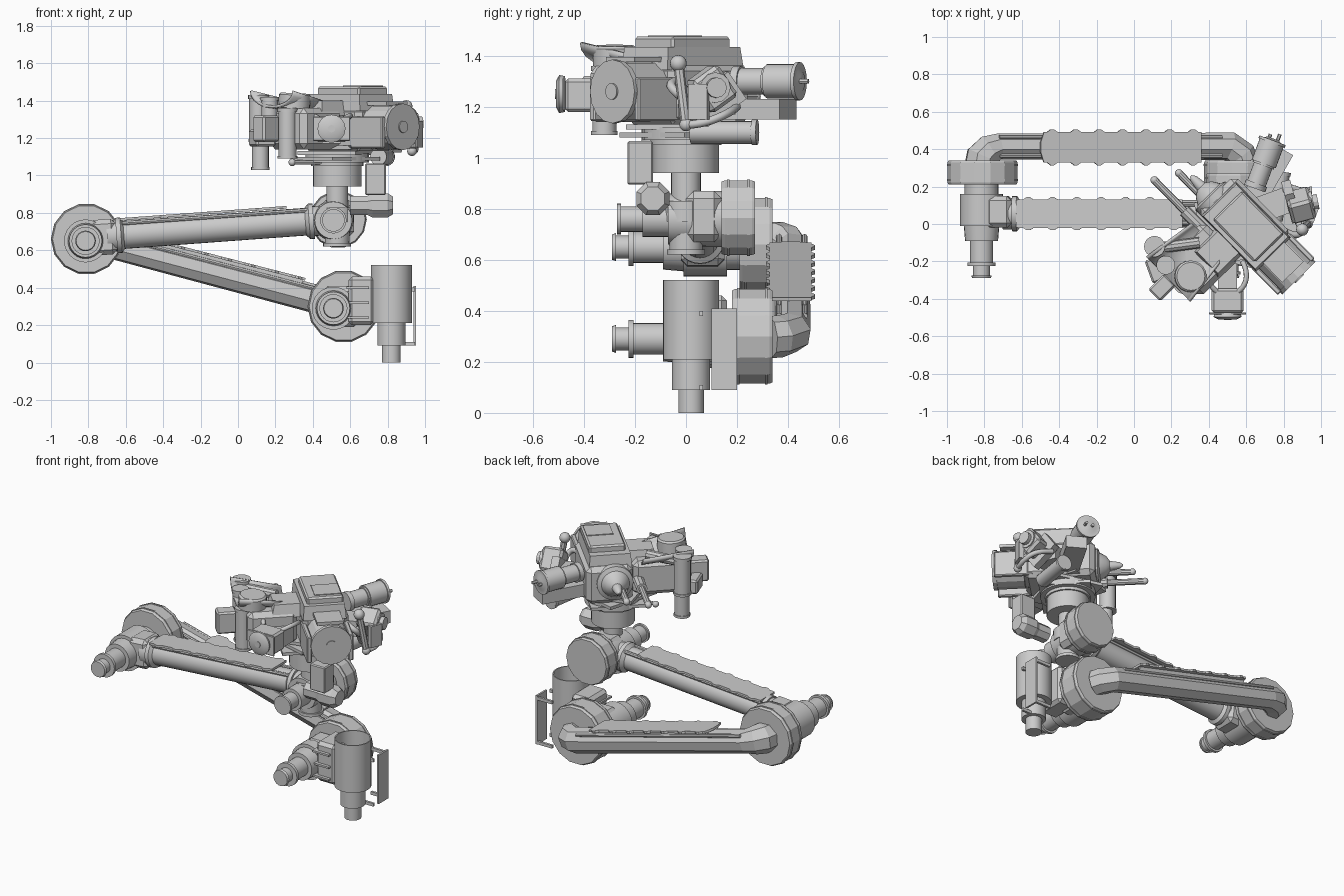
import bpy, bmesh, math
from mathutils import Vector, Matrix

if "Cube" in bpy.data.objects:
    bpy.data.objects.remove(bpy.data.objects["Cube"])

def make(name, bm, smooth=True):
    bmesh.ops.recalc_face_normals(bm, faces=bm.faces)
    me = bpy.data.meshes.new(name)
    bm.to_mesh(me)
    bm.free()
    ob = bpy.data.objects.new(name, me)
    bpy.context.collection.objects.link(ob)
    if smooth:
        me.shade_smooth()
        me.set_sharp_from_angle(angle=math.radians(29))
    return ob

def stack(name, base, axis, prof, n=24, smooth=True, turn=0):
    """Turned part: prof lists (distance along axis, radius)."""
    bm, base = bmesh.new(), Vector(base)
    q = Vector(axis).normalized().to_track_quat('Z', 'Y')
    rings = [[bm.verts.new(base + q @ Vector((r * math.cos(turn + i * math.tau / n),
              r * math.sin(turn + i * math.tau / n), t))) for i in range(n)] for t, r in prof]
    for a, b in zip(rings, rings[1:]):
        for i in range(n):
            bm.faces.new((a[i], a[(i + 1) % n], b[(i + 1) % n], b[i]))
    bm.faces.new(rings[0])
    bm.faces.new(rings[-1])
    return make(name, bm, smooth)

def rod(name, a, b, r, n=16):
    a, b = Vector(a), Vector(b)
    return stack(name, a, b - a, [(0, r), ((b - a).length, r)], n)

def box(name, loc, size, rot=(0, 0, 0), bevel=0.0, taper=1.0):
    bm = bmesh.new()
    bmesh.ops.create_cube(bm, size=1)
    for v in bm.verts:
        if v.co.z > 0:
            v.co.x *= taper
            v.co.y *= taper
    bmesh.ops.scale(bm, vec=size, verts=bm.verts)
    if bevel:
        bmesh.ops.bevel(bm, geom=bm.edges[:], offset=bevel, segments=1, affect='EDGES')
    ob = make(name, bm, False)
    ob.location, ob.rotation_euler = loc, [math.radians(a) for a in rot]
    return ob

def ball(name, loc, r):
    bm = bmesh.new()
    bmesh.ops.create_uvsphere(bm, u_segments=16, v_segments=8, radius=r, matrix=Matrix.Translation(loc))
    return make(name, bm)

def pipe(name, pts, r, res=2, spline='POLY', radii=None):
    cu = bpy.data.curves.new(name, 'CURVE')
    cu.dimensions, cu.bevel_depth, cu.bevel_resolution, cu.use_fill_caps = '3D', r, res, True
    s = cu.splines.new(spline)
    s.points.add(len(pts) - 1)
    for i, p in enumerate(pts):
        s.points[i].co = (*p, 1)
        s.points[i].radius = radii[i] if radii else 1
    if spline == 'NURBS':
        s.use_endpoint_u, s.order_u, s.resolution_u = True, 3, 6
    else:
        s.use_smooth = False
    ob = bpy.data.objects.new(name, cu)
    bpy.context.collection.objects.link(ob)

def tray(name, a, b, w, point):
    """Cable tray: thin strip with small tabs along both edges."""
    bm, a, b = bmesh.new(), Vector(a), Vector(b)
    steps, rows = 48, []
    for i in range(steps + 1):
        h = w * (point if i == 0 else 1.13 if i % 7 in (3, 4) else 0.97)
        p = a.lerp(b, i / steps)
        rows.append([bm.verts.new(p + Vector((0, s * h, 0))) for s in (-1, 1)])
    for r, t in zip(rows, rows[1:]):
        bm.faces.new((r[0], r[1], t[1], t[0]))
    ob = make(name, bm, False)
    m = ob.modifiers.new('thickness', 'SOLIDIFY')
    m.thickness, m.offset = 0.014, 0

# base azimuth actuator and its side bracket
stack('base_actuator', (0.82, 0.02, 0), (0, 0, 1), [(0, .05), (.09, .05), (.09, .075), (.21, .075),
      (.21, .11), (.52, .11), (.52, .103), (.30, .103)], 32)
box('base_bracket_plate', (0.945, 0.15, 0.25), (0.012, 0.1, 0.32))
for z in (0.1, 0.39):
    for y in (0.06, 0.19):
        box('base_bracket_arm', (0.89, y, z), (0.11, 0.015, 0.02))
box('shoulder_mount', (0.66, 0.06, 0.33), (0.14, 0.2, 0.26), bevel=0.02)

# joint motors: stepped housings along y, with faceted gear drums behind
MOTOR = [(0, .05), (.015, .055), (.015, .045), (.065, .045), (.065, .075), (.085, .075), (.085, .062),
         (.20, .062), (.20, .088), (.28, .095), (.28, .115), (.45, .115), (.45, .09), (.5, .09)]
for name, x, z in (('shoulder_motor', 0.51, 0.29), ('elbow_motor', -0.815, 0.65)):
    stack(name, (x, -0.29, z), (0, 1, 0), MOTOR)
for name, x, z, y0, y1, r in (('shoulder_drum', .565, .30, .18, .34, .19), ('elbow_drum', -.81, .66, .21, .34, .187),
                              ('wrist_drum', .535, .765, .14, .27, .15)):
    stack(name, (x, y0, z), (0, 1, 0), [(0, r * .97), (.012, r), (y1 - y0 - .012, r), (y1 - y0, r * .97)],
          14, False)
    for k in (0.02, y1 - y0 - 0.03):
        stack(name + '_rim', (x, y0 + k, z), (0, 1, 0), [(0, r + .004), (.01, r + .004)], 14, False)
box('shoulder_gear_block', (0.55, 0.12, 0.3), (0.2, 0.16, 0.22), bevel=0.03)
for i in range(3):
    box('shoulder_rib', (0.64, 0.03, 0.24 + i * 0.08), (0.12, 0.18, 0.012))

# lower arm link: octagonal pipe turning into the drums at both ends
pipe('lower_link', [(.585, .33, .297), (.57, .37, .30), (.51, .415, .315), (-.72, .415, .637), (-.775, .395, .652),
                    (-.81, .36, .66), (-.815, .32, .66)], 0.072, 2, 'POLY', [1.15, 1.15, 1.1, 1.0, 1.2, 1.3, 1.3])
tray('lower_link_tray', (-.5, .41, .665), (.36, .41, .445), 0.085, .3)
for s in (-1, 1):
    rod('lower_link_rail', (-.72, .415 + s * .05, .69), (.47, .415 + s * .05, .38), 0.012, 8)
    box('lower_tray_rib', (-.07, .415 + s * .05, .535), (.86, .01, .04), (0, 14.4, 0))

# forearm link with end collars
A, B = Vector((-.70, .055, .675)), Vector((.46, .055, .76))
L = (B - A).length
stack('forearm_tube', A, B - A, [(0, .085), (.05, .085), (.05, .095), (.075, .095), (.09, .074),
      (L - .1, .074), (L - .08, .095), (L - .055, .095), (L - .055, .08), (L, .08)])
tray('forearm_tray', (-.63, .055, .765), (.26, .055, .83), 0.078, .95)
for s in (-1, 1):
    rod('forearm_rail', (-.62, .055 + s * .05, .745), (.38, .055 + s * .05, .815), 0.012, 8)
box('elbow_fork', (-.72, .065, .67), (.14, .17, .19), (0, -4, 0), 0.025)

# wrist: cross motor, pitch block, vertical turret shaft
stack('wrist_motor', (.51, -.27, .76), (0, 1, 0), [(0, .06), (.015, .06), (.015, .05), (.1, .05),
      (.1, .07), (.2, .07), (.2, .1), (.36, .11), (.42, .11)])
stack('turret_shaft', (.53, 0, .62), (0, 0, 1), [(0, .075), (.02, .075), (.02, .065), (.13, .07), (.13, .09),
      (.21, .09), (.21, .058), (.32, .058), (.32, .13), (.43, .13), (.43, .14), (.45, .14), (.45, .17), (.5, .17)])
box('wrist_yoke', (.53, .07, .77), (.18, .14, .2), bevel=0.03)
stack('turret_motor_elbow', (.60, -.13, .84), (1, 0, 0), [(0, .055), (.09, .055), (.12, .07), (.2, .07), (.23, .05)],
      8, False, math.pi / 8)
box('turret_motor_box', (.735, -.18, .98), (.11, .1, .17), bevel=0.006)
rod('turret_side_motor', (.75, .02, 1.10), (.79, .28, 1.10), 0.045)
stack('turret_side_motor_cap', (.787, .26, 1.10), (.15, 1, 0), [(0, .05), (.02, .05)])

# turret deck plates
for a in range(3):
    box('deck_plate', (.52, -.02, 1.09 + a * .03), (.36, .32, .02), (0, 0, 45 + 30 * a))
rod('deck_strut', (.29, -.1, 1.07), (.55, -.1, 1.07), 0.012, 8)
ball('deck_strut_end', (.29, -.1, 1.07), 0.02)

# percussion tool along the diagonal: body, top cover, rear drum, nose and prongs
U, N = Vector((.70, -.714, 0)), Vector((.714, .70, 0))
C = Vector((.50, .10, 1.25))
def at(u, n, z):
    p = C + U * u + N * n
    return (p.x, p.y, z)
R = math.degrees(math.atan2(U.y, U.x))
box('tool_body', at(.13, 0, 1.25), (.44, .28, .24), (0, 0, R), 0.03)
box('tool_upper_body', at(.15, -.01, 1.39), (.42, .26, .09), (0, 0, R), 0, 0.94)
box('tool_top_cover', at(.16, 0, 1.45), (.32, .22, .05), (0, 0, R), 0.01)
box('tool_top_hatch', at(.22, .02, 1.474), (.14, .16, .012), (0, 0, R))
stack('tool_rear_drum', at(.27, 0, 1.26), U, [(0, .10), (.08, .10), (.08, .12), (.25, .12), (.25, .125),
      (.275, .125), (.275, .115)], 16, False)
stack('tool_rear_hub', at(.54, 0, 1.26), U, [(0, .032), (.012, .032)])
for n in (-.13, .12):
    box('drum_saddle', at(.41, n, 1.23), (.24, .03, .17), (0, 0, R), 0.006)
box('drum_top_guard', at(.40, 0, 1.385), (.2, .16, .02), (0, 0, R))
stack('tool_nose', at(-.06, -.03, 1.27), -U, [(0, .11), (.04, .11), (.05, .085), (.09, .06), (.11, .03), (.17, .02),
      (.19, .005)])
for n, tip in ((-.185, -.37), (-.065, -.305)):
    rod('tool_prong', at(-.05, n, 1.24), at(tip, n, 1.24), 0.02, 10)
    ball('prong_tip', at(tip, n, 1.24), 0.021)
    rod('prong_guide', at(.08, n, 1.24), at(-.14, n, 1.24), 0.034, 10)

# sample scoop housing: box, arched concave shell, flat cover
box('scoop_housing', (.36, -.19, 1.25), (.28, .30, .22), (0, 0, R), 0.03)
box('scoop_wedge', (.45, -.15, 1.36), (.2, .2, .08), (0, 0, R), 0, 0.8)
bm, rows = bmesh.new(), []
for i in range(11):
    t = math.pi * i / 10
    v = -.17 * math.cos(t)
    rows.append([bm.verts.new((u, v * (1 - .25 * k), (.10 - .09 * math.sin(t)) * (1 - .3 * k) - .03 * k))
                 for k, u in enumerate((-.15, .15))])
for a, b in zip(rows, rows[1:]):
    bm.faces.new((a[0], b[0], b[1], a[1]))
scoop = make('scoop_shell', bm)
scoop.location, scoop.rotation_euler = (.29, -.19, 1.35), (0, 0, math.radians(R + 90))
scoop.modifiers.new('thickness', 'SOLIDIFY').thickness = 0.015
stack('scoop_cover', (.30, -.28, 1.36), (.05, 0, 1), [(0, .085), (.07, .085), (.08, .075)], 20)

# sieve tubes and boxes at the outer left of the turret
for x, y, z0, z1, r in ((.11, -.12, 1.18, 1.43, .05), (.12, -.13, 1.03, 1.2, .045), (.265, -.32, 1.09, 1.36, .048),
                        (.17, -.22, 1.2, 1.42, .045)):
    stack('sieve_tube', (x, y, z0), (0, 0, 1), [(0, r * 1.1), (.015, r * 1.1), (.015, r), (z1 - z0 - .02, r),
          (z1 - z0 - .02, r * 1.12), (z1 - z0, r * 1.12)], 18)
box('sieve_box', (.15, -.34, 1.25), (.12, .09, .14), (0, 0, 45), 0.01)
box('sieve_side_box', (.13, -.24, 1.2), (.11, .13, .09), (0, 0, 20), 0.01)
rod('sieve_link', (.12, -.13, 1.38), (.35, -.1, 1.38), 0.03, 10)

# front camera block
box('camera_box', (.5, -.41, 1.245), (.17, .13, .13), bevel=0.012)
box('camera_mount', (.5, -.28, 1.22), (.1, .14, .1))
stack('camera_face', (.5, -.475, 1.25), (0, -1, 0), [(0, .07), (.022, .075), (.035, .05)], 16)
box('camera_flange', (.5, -.478, 1.25), (.20, .012, .13), bevel=0.004)
stack('camera_lens', (.5, -.508, 1.25), (0, -1, 0), [(0, .02), (.006, .02)], 12)
for s in (-1, 1):
    pipe('camera_hose', [(.5 + s * .06, -.36, 1.3), (.5 + s * .13, -.3, 1.34), (.5 + s * .08, -.2, 1.3)], .014, 2, 'NURBS')

# brush motor pointing back, and the slab beneath it
stack('brush_motor', (.645, .19, 1.3), (.35, .94, 0), [(0, .06), (.03, .06), (.03, .052), (.13, .052), (.13, .06),
      (.14, .06), (.14, .068), (.26, .068), (.26, .075), (.275, .075), (.275, .05), (.285, .03)])
for s in (-1, 1):
    rod('brush_prong', (.74 + s * .025, .44, 1.3), (.755 + s * .025, .48, 1.3), 0.01, 6)
box('brush_slab', (.72, .27, 1.19), (.30, .13, .08), (0, 0, 60))

# angled instrument at the far right, with cable loops
box('instrument_box', (.89, .10, 1.27), (.13, .13, .15), (35, 0, 15), 0.015)
stack('instrument_head', (.93, .11, 1.275), (1, .2, 0), [(0, .06), (.03, .06), (.03, .04), (.055, .04)], 12)
box('instrument_frame', (.84, .12, 1.23), (.05, .19, .13), (35, 0, 15))
box('instrument_mount', (.74, .10, 1.22), (.16, .14, .1), (0, 0, 20))
box('instrument_side_plate', (.96, .05, 1.22), (.03, .08, .14), (0, 0, -20))
pipe('cable_strut', [(.90, -.03, 1.37), (.93, 0, 1.13)], 0.02)
pipe('cable_loop', [(.93, 0, 1.13), (.96, .06, 1.13), (.93, .18, 1.18), (.82, .2, 1.2)], 0.016, 2, 'NURBS')
pipe('inner_cable_loop', [(.78, -.02, 1.3), (.85, -.07, 1.3), (.91, -.04, 1.25), (.86, .04, 1.2)], 0.018, 2, 'NURBS')
for p, r in (((.90, -.03, 1.37), .033), ((.93, 0, 1.13), .026)):
    ball('cable_joint', p, r)
